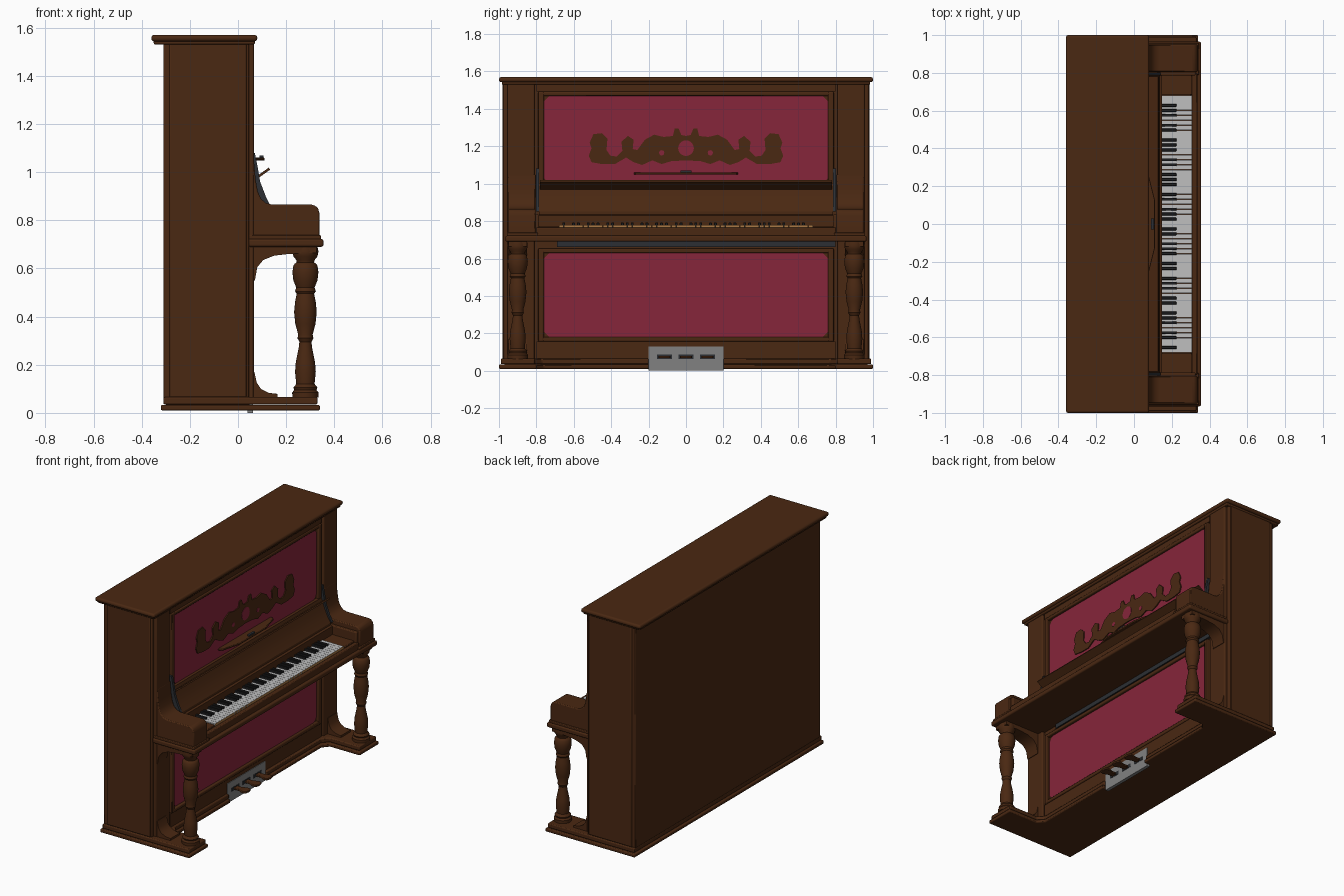
import bpy, bmesh, math


def material(name, rgb):
    m = bpy.data.materials.new(name)
    m.diffuse_color = (*rgb, 1)
    return m


WOOD = material("dark_brown_wood", (0.068, 0.021, 0.006))
RED = material("crimson_cloth", (0.24, 0.019, 0.043))
WHITE = material("white_keys", (0.52, 0.52, 0.52))
BLACK = material("black_keys", (0.014, 0.014, 0.015))
GREY = material("grey_metal", (0.22, 0.22, 0.22))
DARK = material("dark_slate", (0.025, 0.028, 0.033))
TAN = material("tan_key_fronts", (0.40, 0.19, 0.06))


def finish(name, bm, mat, bevel=0, seg=2):
    bmesh.ops.recalc_face_normals(bm, faces=bm.faces)
    me = bpy.data.meshes.new(name)
    bm.to_mesh(me)
    bm.free()
    ob = bpy.data.objects.new(name, me)
    bpy.context.collection.objects.link(ob)
    me.materials.append(mat)
    if bevel:
        b = ob.modifiers.new("bevel", "BEVEL")
        b.width, b.segments, b.limit_method = bevel, seg, "ANGLE"
    return ob


def add_prism(bm, pts, axis, a, b):
    """Extrude a 2D outline from a to b along the axis."""
    def place(p, t):
        return {"x": (t, p[0], p[1]), "y": (p[0], t, p[1]), "z": (p[0], p[1], t)}[axis]
    lo = [bm.verts.new(place(p, a)) for p in pts]
    hi = [bm.verts.new(place(p, b)) for p in pts]
    bm.faces.new(lo)
    bm.faces.new(hi)
    n = len(pts)
    for i in range(n):
        bm.faces.new((lo[i], lo[(i + 1) % n], hi[(i + 1) % n], hi[i]))


def prism(name, pts, axis, a, b, mat=WOOD, bevel=0, seg=2):
    bm = bmesh.new()
    add_prism(bm, pts, axis, a, b)
    return finish(name, bm, mat, bevel, seg)


def rect(x0, x1, y0, y1):
    return [(x0, y0), (x1, y0), (x1, y1), (x0, y1)]


def box(name, x, y, z, mat=WOOD, bevel=0, seg=2):
    return prism(name, rect(*x, *y), "z", *z, mat, bevel, seg)


def sided(s, a, b):
    return tuple(sorted((s * a, s * b)))


def lathe(name, prof, cx, cy, n=28):
    bm = bmesh.new()
    rings = [[bm.verts.new((cx + r * math.cos(k * math.tau / n), cy + r * math.sin(k * math.tau / n), z))
              for k in range(n)] for r, z in prof]
    for p, q in zip(rings, rings[1:]):
        for k in range(n):
            bm.faces.new((p[k], p[(k + 1) % n], q[(k + 1) % n], q[k]))
    bm.faces.new(rings[0])
    bm.faces.new(rings[-1])
    return finish(name, bm, WOOD)


# Cabinet and lid
box("cabinet", (-0.31, 0.045), (-0.975, 0.975), (0.06, 1.54), bevel=0.006)
box("lid", (-0.36, 0.08), (-1, 1), (1.543, 1.57), bevel=0.012, seg=4)
box("lid_moulding", (-0.35, 0.07), (-0.985, 0.985), (1.53, 1.55), bevel=0.006)

# Stepped U-shaped base with a notch for the pedals
for name, d, z0, z1 in (("base_lower", 0, 0.01, 0.033), ("base_upper", 0.01, 0.035, 0.065)):
    half = [(0.05, 0.2), (0.085 - d, 0.2), (0.085 - d, 0.76 + d), (0.12 - d, 0.8 + d),
            (0.34 - d, 0.8 + d), (0.34 - d, 1 - d), (-0.32 + d, 1 - d)]
    prism(name, half + [(x, -y) for x, y in reversed(half)], "z", z0, z1, bevel=0.006)
box("base_core", (-0.30, 0.048), (-0.97, 0.97), (0.012, 0.06))

# Cloth panels with moulded frames
for label, z0, z1, lip in (("upper", 1.0, 1.47, 0.022), ("lower", 0.18, 0.63, 0.024)):
    c = 0.03
    octagon = [(-0.76 + c, z0), (0.76 - c, z0), (0.76, z0 + c), (0.76, z1 - c),
               (0.76 - c, z1), (-0.76 + c, z1), (-0.76, z1 - c), (-0.76, z0 + c)]
    prism(label + "_cloth_panel", octagon, "x", 0.04, 0.049, RED)
    for s in (-1, 1):
        box(label + "_frame_side", (0.04, 0.066), sided(s, 0.76, 0.79), (z0 - lip, z1 + lip), bevel=0.006)
    box(label + "_frame_top", (0.04, 0.065), (-0.78, 0.78), (z1, z1 + lip), bevel=0.006)
    box(label + "_frame_bottom", (0.04, 0.065), (-0.78, 0.78), (z0 - lip, z0), bevel=0.006)
box("top_rail", (0.04, 0.058), (-0.8, 0.8), (1.492, 1.54))
box("bottom_rail", (0.04, 0.058), (-0.8, 0.8), (0.06, 0.157))

# Scrollwork ornament with cloth showing through its holes
half = [(0, 1.255), (0.025, 1.26), (0.04, 1.295), (0.06, 1.295), (0.07, 1.255), (0.12, 1.25),
        (0.17, 1.262), (0.22, 1.235), (0.26, 1.18), (0.285, 1.185), (0.28, 1.235), (0.31, 1.255),
        (0.345, 1.225), (0.34, 1.175), (0.37, 1.145), (0.405, 1.15), (0.425, 1.18), (0.42, 1.24),
        (0.45, 1.27), (0.495, 1.265), (0.515, 1.22), (0.505, 1.19), (0.52, 1.15), (0.505, 1.115),
        (0.45, 1.105), (0.38, 1.105), (0.32, 1.14), (0.28, 1.115), (0.235, 1.10), (0.18, 1.125),
        (0.13, 1.105), (0.08, 1.12), (0, 1.125)]
prism("scroll_ornament", half + [(-y, z) for y, z in reversed(half[1:-1])], "x", 0.046, 0.056)
for y, z, r in ((0, 1.19, 0.042), (0.13, 1.165, 0.014), (-0.13, 1.165, 0.014)):
    disc = [(y + r * math.cos(k * math.tau / 20), z + r * math.sin(k * math.tau / 20)) for k in range(20)]
    prism("ornament_opening", disc, "x", 0.05, 0.0575, RED)

# Music shelf
shelf = [(0.045, -0.28), (0.075, -0.27), (0.11, -0.13), (0.11, 0.13), (0.075, 0.27), (0.045, 0.28)]
prism("music_shelf", shelf, "z", 1.048, 1.06, bevel=0.003)
box("shelf_catch", (0.09, 0.105), (-0.03, 0.03), (1.06, 1.07), DARK)

# Fallboard with open lip
fall = [(0.04, 1.0), (0.068, 1.0), (0.076, 0.975), (0.09, 0.935), (0.11, 0.89), (0.135, 0.85),
        (0.135, 0.835), (0.148, 0.83), (0.148, 0.74), (0.04, 0.74)]
prism("fallboard", fall, "y", -0.785, 0.785)
prism("fallboard_lip", [(0.07, 0.977), (0.076, 0.969), (0.133, 1.01), (0.128, 1.019)], "y", -0.78, 0.78)

# Keybed, keyslip and end blocks
box("keybed", (0.04, 0.355), (-0.965, 0.965), (0.69, 0.722), bevel=0.009, seg=3)
box("keybed_frame", (0.04, 0.335), (-0.8, 0.8), (0.72, 0.745))
box("keyslip", (0.307, 0.335), (-0.8, 0.8), (0.72, 0.766), bevel=0.005)
box("under_keybed_strip", (0.04, 0.06), (-0.69, 0.8), (0.662, 0.69), DARK)

# Keys: 52 white, 36 black, fronts of the white keys in tan
pitch = 1.36 / 52
whites, blacks = bmesh.new(), bmesh.new()
for i in range(52):
    y = -0.68 + i * pitch
    add_prism(whites, rect(0.14, 0.306, y + 0.0007, y + pitch - 0.0007), "z", 0.742, 0.779)
    if i < 51 and i % 7 in (0, 2, 3, 5, 6):
        add_prism(blacks, rect(0.14, 0.225, y + pitch - 0.0075, y + pitch + 0.0075), "z", 0.76, 0.792)
keys = finish("white_keys", whites, WHITE)
keys.data.materials.append(TAN)
for f in keys.data.polygons:
    if f.normal.x > 0.9:
        f.material_index = 1
finish("black_keys", blacks, BLACK, 0.002, 1)

# Parts repeated at both ends
arm = [(0.04, 0.72), (0.338, 0.72), (0.338, 0.83), (0.333, 0.848), (0.322, 0.86), (0.305, 0.865),
       (0.14, 0.865), (0.115, 0.872), (0.095, 0.89), (0.082, 0.92), (0.073, 0.97), (0.066, 1.05), (0.04, 1.05)]
upper_bracket = [(0.04, 0.692), (0.325, 0.692), (0.325, 0.665), (0.21, 0.66), (0.15, 0.653), (0.105, 0.635),
                 (0.08, 0.605), (0.07, 0.55), (0.04, 0.55)]
lower_bracket = [(0.04, 0.064), (0.165, 0.064), (0.165, 0.078), (0.125, 0.084), (0.095, 0.1),
                 (0.078, 0.125), (0.068, 0.17), (0.04, 0.17)]
guard = [(0.04, 0.85), (0.14, 0.85), (0.115, 0.9), (0.092, 0.96), (0.08, 1.03), (0.07, 1.08), (0.04, 1.08)]
leg = [(0.054, 0.064), (0.055, 0.085), (0.046, 0.095), (0.05, 0.105), (0.038, 0.12), (0.043, 0.17), (0.04, 0.21),
       (0.028, 0.27), (0.025, 0.295), (0.033, 0.31), (0.03, 0.325), (0.042, 0.37), (0.047, 0.42), (0.043, 0.46),
       (0.036, 0.495), (0.043, 0.505), (0.038, 0.52), (0.05, 0.55), (0.054, 0.585), (0.05, 0.612), (0.044, 0.62),
       (0.036, 0.625), (0.038, 0.635), (0.05, 0.65), (0.054, 0.67), (0.05, 0.692)]
for s in (-1, 1):
    box("side_panel", (-0.285, 0.035), sided(s, 0.96, 0.982), (0.064, 1.535), bevel=0.006)
    box("pilaster", (0.03, 0.066), sided(s, 0.81, 0.955), (0.06, 1.535), bevel=0.007)
    prism("arm", arm, "y", *sided(s, 0.805, 0.95), bevel=0.006)
    box("arm_plinth", (0.04, 0.345), sided(s, 0.79, 0.957), (0.72, 0.738), bevel=0.004)
    prism("arm_inner_guard", guard, "y", *sided(s, 0.786, 0.803), DARK)
    box("arm_inner_cheek", (0.04, 0.325), sided(s, 0.785, 0.81), (0.72, 0.835), bevel=0.006)
    box("key_block", (0.14, 0.308), sided(s, 0.682, 0.79), (0.74, 0.775), bevel=0.004)
    prism("upper_bracket", upper_bracket, "y", *sided(s, 0.85, 0.95))
    prism("lower_bracket", lower_bracket, "y", *sided(s, 0.85, 0.95))
    lathe("front_leg", leg, 0.28, s * 0.9)

# Pedal plate and three pedals
box("pedal_plate", (0.04, 0.062), (-0.2, 0.2), (0.0, 0.13), GREY)
for y in (-0.115, 0, 0.115):
    box("pedal_slot", (0.058, 0.064), (y - 0.04, y + 0.04), (0.062, 0.086), DARK)
    tongue = [(0.05, y - 0.018), (0.1, y - 0.02), (0.13, y - 0.033), (0.155, y - 0.028), (0.162, y),
              (0.155, y + 0.028), (0.13, y + 0.033), (0.1, y + 0.02), (0.05, y + 0.018)]
    prism("pedal", tongue, "z", 0.067, 0.08, bevel=0.003)

# Smooth curved faces, keep edges crisp
bpy.ops.object.select_all(action="SELECT")
bpy.context.view_layer.objects.active = bpy.context.selected_objects[0]
bpy.ops.object.shade_smooth_by_angle(angle=math.radians(32))
